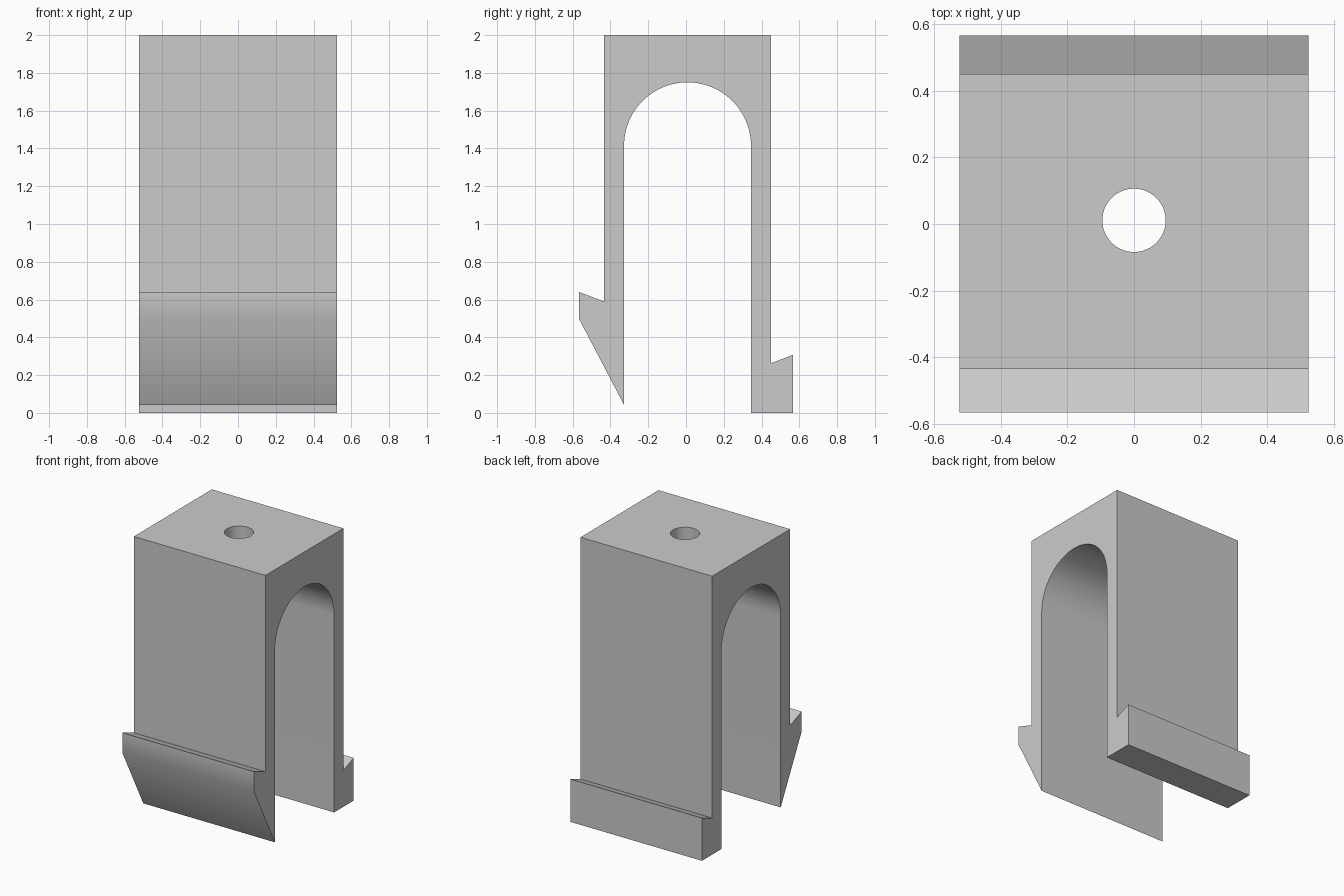
import bpy, bmesh, math

default = bpy.data.objects.get("Cube")
if default:
    bpy.data.objects.remove(default, do_unlink=True)

HALF_WIDTH = 0.523
ARCH_Y, ARCH_Z, ARCH_R = 0.008, 1.414, 0.336
ARCH_STEPS = 48

grey = bpy.data.materials.new("plain grey")
grey.use_nodes = True
colour = (0.6, 0.6, 0.6, 1)
grey.diffuse_color = colour
grey.node_tree.nodes["Principled BSDF"].inputs["Base Color"].default_value = colour

# Side profile (y, z): front leg with angled catch, top block, back leg with square catch
profile = [
    (-0.328, 0.042), (-0.566, 0.497), (-0.566, 0.64), (-0.435, 0.59),
    (-0.435, 2.0), (0.45, 2.0),
    (0.45, 0.263), (0.566, 0.307), (0.566, 0.0), (0.344, 0.0),
]
# Round arch between the legs, from back to front
for i in range(ARCH_STEPS + 1):
    a = math.pi * i / ARCH_STEPS
    profile.append((ARCH_Y + ARCH_R * math.cos(a), ARCH_Z + ARCH_R * math.sin(a)))

# Extrude the profile across the width
bm = bmesh.new()
side = bm.faces.new([bm.verts.new((-HALF_WIDTH, y, z)) for y, z in profile])
swept = bmesh.ops.extrude_face_region(bm, geom=[side], use_keep_orig=True)
moved = [v for v in swept["geom"] if isinstance(v, bmesh.types.BMVert)]
bmesh.ops.translate(bm, verts=moved, vec=(2 * HALF_WIDTH, 0, 0))
bmesh.ops.recalc_face_normals(bm, faces=bm.faces)
mesh = bpy.data.meshes.new("clip_body")
bm.to_mesh(mesh)
bm.free()
mesh.materials.append(grey)
body = bpy.data.objects.new("clip_body", mesh)
bpy.context.collection.objects.link(body)

# Round screw hole through the top block
bpy.ops.mesh.primitive_cylinder_add(vertices=64, radius=0.095, depth=0.8,
                                    location=(0, 0.011, 1.9))
cutter = bpy.context.object
cutter.name = "hole_cutter"
cutter.hide_render = True
cutter.data.materials.append(grey)

bpy.ops.object.select_all(action="DESELECT")
body.select_set(True)
bpy.context.view_layer.objects.active = body
hole = body.modifiers.new("screw_hole", "BOOLEAN")
hole.operation = "DIFFERENCE"
hole.solver = "EXACT"
hole.object = cutter
bpy.ops.object.modifier_apply(modifier=hole.name)
bpy.data.objects.remove(cutter, do_unlink=True)

bpy.ops.object.shade_smooth_by_angle(angle=math.radians(30))
